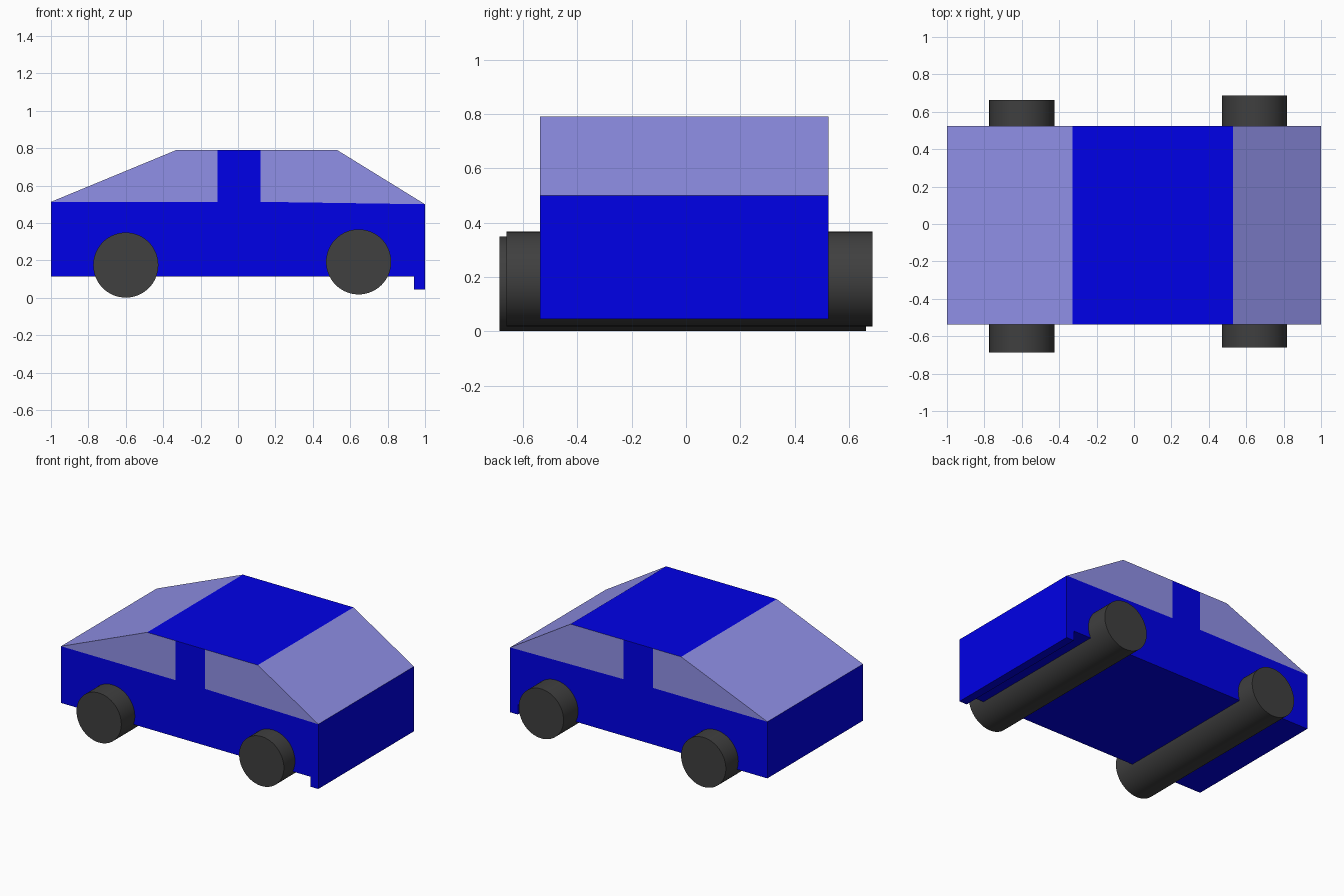
import bpy, bmesh
from math import radians

if "Cube" in bpy.data.objects:
    bpy.data.objects.remove(bpy.data.objects["Cube"])

Y0, Y1 = -0.537, 0.525      # body sides
ROOF, BELT, NOSE = 0.79, 0.513, 0.50


def material(name, rgb):
    m = bpy.data.materials.new(name)
    m.diffuse_color = (*rgb, 1)
    m.use_nodes = True
    m.node_tree.nodes["Principled BSDF"].inputs["Base Color"].default_value = m.diffuse_color
    return m


blue = material("blue paint", (0.0, 0.0, 0.8))
glass = material("tinted glass", (0.28, 0.28, 0.8))
rubber = material("dark rubber", (0.05, 0.05, 0.05))


def prism(name, profile, mat, skip=(), roof_mat=None):
    """Extrude an (x, z) profile across the car, leaving out hidden edges."""
    bm = bmesh.new()
    a = [bm.verts.new((x, Y0, z)) for x, z in profile]
    b = [bm.verts.new((x, Y1, z)) for x, z in profile]
    bm.faces.new(a)
    bm.faces.new(b[::-1])
    n = len(profile)
    for i in range(n):
        if i not in skip:
            j = (i + 1) % n
            f = bm.faces.new((a[j], a[i], b[i], b[j]))
            if roof_mat and profile[i][1] == profile[j][1] == ROOF:
                f.material_index = 1
    me = bpy.data.meshes.new(name)
    bm.to_mesh(me)
    bm.free()
    me.materials.append(mat)
    if roof_mat:
        me.materials.append(roof_mat)
    ob = bpy.data.objects.new(name, me)
    bpy.context.collection.objects.link(ob)


# Lower body with the front bumper lip; the top is covered by the cabin
prism("lower_body", [(-1, 0.115), (0.94, 0.115), (0.94, 0.045), (1, 0.045),
                     (1, NOSE), (0.12, BELT), (-0.11, BELT), (-1, BELT)],
      blue, skip=(4, 5, 6))

# Cabin: sloped glass sections either side of the door pillar, painted roof
prism("rear_glass", [(-1, BELT), (-0.11, BELT), (-0.11, ROOF), (-0.33, ROOF)],
      glass, skip=(0, 1), roof_mat=blue)
prism("door_pillar", [(-0.11, BELT), (0.12, BELT), (0.12, ROOF), (-0.11, ROOF)],
      blue, skip=(0, 1, 3))
prism("front_glass", [(0.12, BELT), (1, NOSE), (0.53, ROOF), (0.12, ROOF)],
      glass, skip=(0, 3), roof_mat=blue)

# Wheel pairs, each one long roller through the body
for name, x, z, y0, y1 in (("rear_wheels", -0.60, 0.175, -0.687, 0.663),
                           ("front_wheels", 0.645, 0.192, -0.66, 0.687)):
    bpy.ops.mesh.primitive_cylinder_add(
        vertices=64, radius=0.174, depth=y1 - y0,
        location=(x, (y0 + y1) / 2, z), rotation=(radians(90), 0, 0))
    ob = bpy.context.object
    ob.name = name
    ob.data.materials.append(rubber)
    bpy.ops.object.shade_smooth_by_angle(angle=radians(30))
